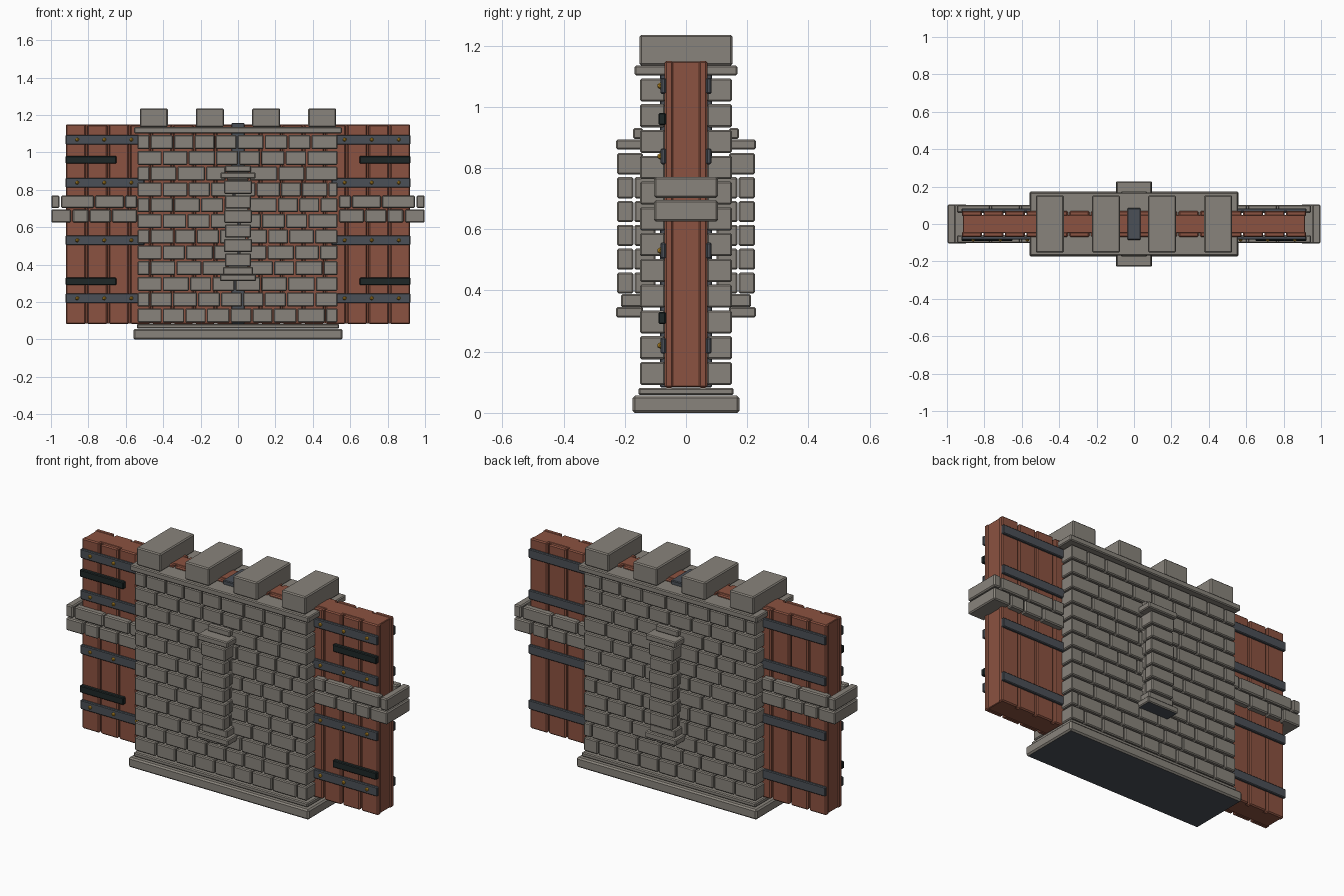
import bpy, bmesh, random
from mathutils import Matrix, Vector

random.seed(4)
if "Cube" in bpy.data.objects:
    bpy.data.objects.remove(bpy.data.objects["Cube"])


def material(name, rgb):
    m = bpy.data.materials.new(name)
    m.use_nodes = True
    m.diffuse_color = (*rgb, 1)
    m.node_tree.nodes["Principled BSDF"].inputs["Base Color"].default_value = (*rgb, 1)
    return m


stone = material("grey stone", (0.25, 0.23, 0.2))
wood = material("red brown wood", (0.26, 0.085, 0.052))
iron = material("slate iron", (0.07, 0.08, 0.095))
black = material("black iron", (0.013, 0.02, 0.02))
gold = material("gold rivet", (0.58, 0.3, 0.02))


def blocks(name, mat, boxes, bevel=0.005, underside=None):
    """One object from boxes given as (x0, x1, y0, y1, z0, z1)."""
    bm = bmesh.new()
    for x0, x1, y0, y1, z0, z1 in boxes:
        centre = Vector((x0 + x1, y0 + y1, z0 + z1)) / 2
        size = (abs(x1 - x0), abs(y1 - y0), z1 - z0)
        bmesh.ops.create_cube(bm, size=1, matrix=Matrix.Translation(centre) @ Matrix.Diagonal((*size, 1)))
    if bevel:
        bmesh.ops.bevel(bm, geom=bm.edges[:], offset=bevel, segments=1, affect='EDGES')
    bm.normal_update()
    mesh = bpy.data.meshes.new(name)
    mesh.materials.append(mat)
    if underside:
        mesh.materials.append(underside)
        for f in bm.faces:
            if f.normal.z < -0.9:
                f.material_index = 1
    bm.to_mesh(mesh)
    bm.free()
    ob = bpy.data.objects.new(name, mesh)
    bpy.context.collection.objects.link(ob)
    return ob


def both_sides(box):
    """The box and its copy at the other side in y."""
    x0, x1, y0, y1, z0, z1 = box
    return [box, (x0, x1, -y1, -y0, z0, z1)]


# Stone base, cap and merlons
blocks("base_slab", stone, [(-0.56, 0.56, -0.175, 0.175, 0, 0.056)], 0.008, iron)
blocks("base_step", stone, [(-0.54, 0.54, -0.155, 0.155, 0.058, 0.082)])
blocks("wall_cap", stone, [(-0.555, 0.555, -0.168, 0.168, 1.102, 1.135)])
blocks("merlons", stone, [(x - 0.075, x + 0.075, -0.152, 0.152, 1.135, 1.235)
                          for x in (-0.45, -0.15, 0.15, 0.45)], 0.006)

# Brick courses on the front and back
bricks = []
rows, half, pitch = 12, 0.537, 0.0842
for side in (-1, 1):
    for r in range(rows):
        z = 0.091 + r * pitch
        x = -half
        width = 0.07 if r % 2 else 0.135
        while x < half - 0.01:
            end = x + width
            if half - end < 0.05:
                end = half
            bricks.append((x, end - 0.006, min(side * 0.068, side * 0.15),
                           max(side * 0.068, side * 0.15), z, z + pitch - 0.009))
            x = end
            width = random.uniform(0.11, 0.155)
blocks("wall_bricks", stone, bricks)

# Pillars in the middle of the front and back
pillar, feet = [], []
for r in range(6):
    z = 0.39 + r * 0.0777
    if r == 5:
        pillar += both_sides((-0.075, 0.075, 0.14, 0.225, z, z + 0.07))
    else:
        w = 0.075 if r % 2 else 0.07
        pillar += both_sides((-w, w, 0.172, 0.225, z, z + 0.069))
        pillar += both_sides((-w + 0.004, w - 0.004, 0.1, 0.168, z, z + 0.069))
pillar += both_sides((-0.08, 0.08, 0.14, 0.212, 0.345, 0.388))
pillar += both_sides((-0.093, 0.093, 0.14, 0.228, 0.86, 0.893))
pillar += both_sides((-0.07, 0.07, 0.14, 0.173, 0.895, 0.93))
blocks("pillars", stone, pillar)
feet += both_sides((-0.097, 0.097, 0.14, 0.228, 0.312, 0.346))
blocks("pillar_feet", stone, feet, 0.005, iron)

# Wooden gate leaves: a core faced with planks
blocks("gate_core", wood, [(-0.915, 0.915, -0.048, 0.048, 0.085, 1.148)], 0.003)
planks = []
for s in (-1, 1):
    for i in range(8):
        outer = 0.92 - i * 0.115
        drop = 0.004 * (i % 2)
        planks += both_sides((min(s * outer, s * (outer - 0.106)), max(s * outer, s * (outer - 0.106)),
                              0.042, 0.07, 0.082, 1.15 - drop))
blocks("gate_planks", wood, planks, 0.006)

# Iron straps, centre post and black hinge bars
straps = []
for z in (0.22, 0.53, 0.838, 1.068):
    for s in (-1, 1):
        straps += both_sides((min(s * 0.922, s * 0.5), max(s * 0.922, s * 0.5), 0.066, 0.083, z - 0.026, z + 0.026))
blocks("iron_straps", iron, straps, 0.004)
blocks("centre_post", iron, [(-0.035, 0.035, -0.085, 0.085, 0.083, 1.157)], 0.004)
blocks("hinge_bars", black, [(min(s * 0.922, s * 0.65), max(s * 0.922, s * 0.65), -0.09, -0.066, z - 0.02, z + 0.02)
                             for s in (-1, 1) for z in (0.31, 0.96)], 0.004)

# Gold rivets on the front straps
bm = bmesh.new()
for z in (0.22, 0.53, 0.838, 1.068):
    for x in (0.57, 0.715, 0.86):
        for s in (-1, 1):
            bmesh.ops.create_icosphere(bm, subdivisions=1, radius=0.011,
                                       matrix=Matrix.Translation((s * x, -0.084, z)))
rivets = bpy.data.meshes.new("strap_rivets")
rivets.materials.append(gold)
bm.to_mesh(rivets)
bm.free()
bpy.context.collection.objects.link(bpy.data.objects.new("strap_rivets", rivets))

# Stone belt of two courses wrapping each gate leaf
belt = []
courses = [((0.54, 0.61, 0.77, 0.952), 0.955, 0.702, 0.77),
           ((0.54, 0.68, 0.80, 0.89), 0.893, 0.625, 0.695)]
for s in (-1, 1):
    for joints, cap, z0, z1 in courses:
        for a, b in zip(joints, joints[1:]):
            lo, hi = sorted((s * a, s * (b - 0.006)))
            belt += both_sides((lo, hi, 0.06, 0.102, z0, z1))
        lo, hi = sorted((s * cap, s * 0.998))
        belt.append((lo, hi, -0.104, 0.104, z0, z1))
blocks("stone_belt", stone, belt, 0.006)
